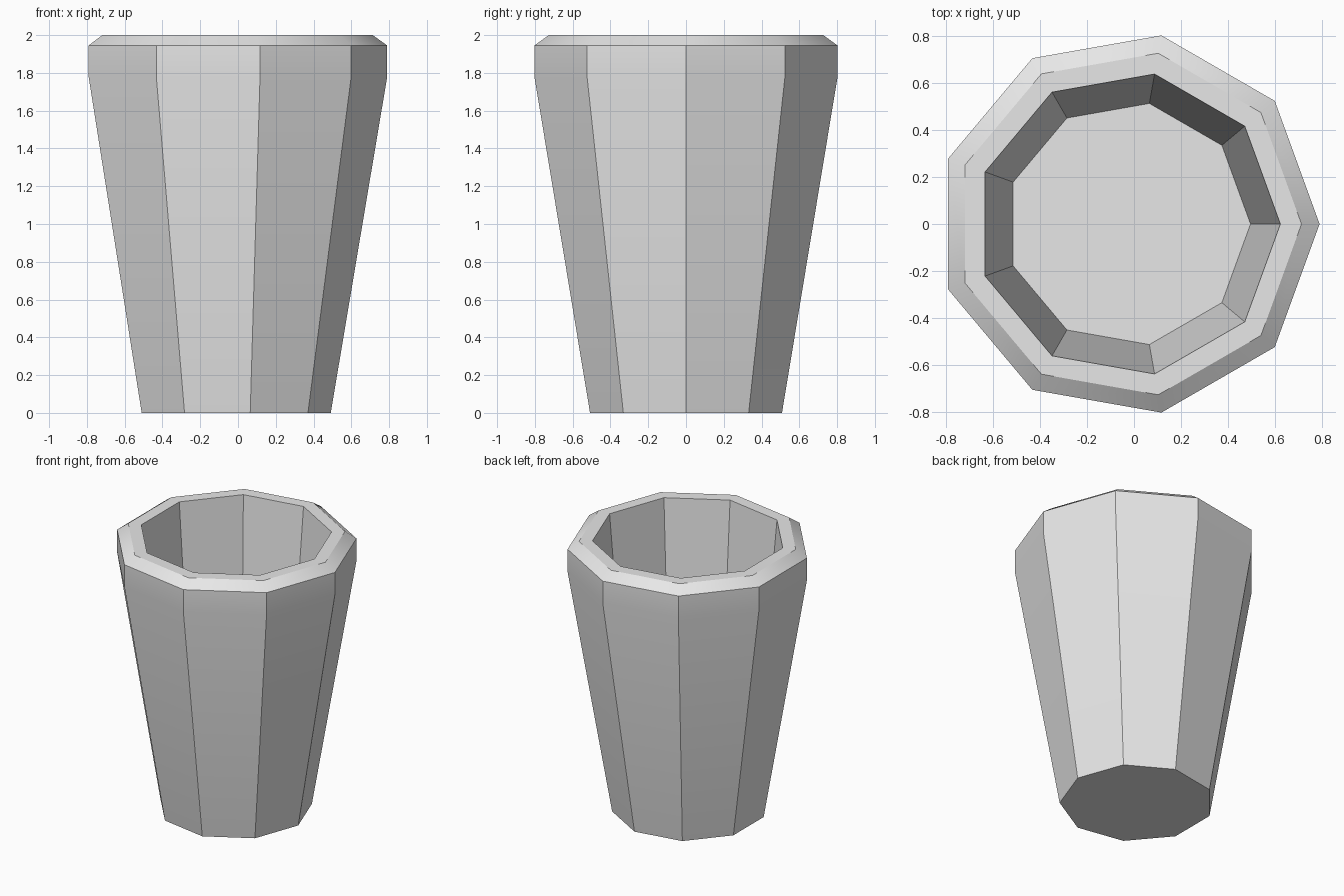
import bpy
import bmesh
import math

SIDES = 9
CENTRE_X = -0.025

cube = bpy.data.objects.get("Cube")
if cube:
    bpy.data.objects.remove(cube, do_unlink=True)

# Plain grey material
grey = bpy.data.materials.new("light_grey")
grey.use_nodes = True
colour = (0.8, 0.8, 0.8, 1.0)
grey.diffuse_color = colour
grey.node_tree.nodes["Principled BSDF"].inputs["Base Color"].default_value = colour

# Radius and height: foot, shoulder, lip, bevelled rim, inner edge, inner floor
profile = [(0.516, 0), (0.815, 1.78), (0.815, 1.945),
           (0.738, 2.0), (0.648, 2.0), (0.521, 0.55)]

bm = bmesh.new()


def ring(radius, z):
    """One nine-sided ring of vertices with a corner pointing to +x."""
    angles = [math.tau * i / SIDES for i in range(SIDES)]
    return [bm.verts.new((CENTRE_X + radius * math.cos(a), radius * math.sin(a), z))
            for a in angles]


# Walls and rim
rings = [ring(r, z) for r, z in profile]
for low, high in zip(rings, rings[1:]):
    for i in range(SIDES):
        j = (i + 1) % SIDES
        bm.faces.new((low[i], low[j], high[j], high[i]))

# Underside and inner floor
bm.faces.new(reversed(rings[0]))
bm.faces.new(rings[-1])
bmesh.ops.recalc_face_normals(bm, faces=bm.faces)

mesh = bpy.data.meshes.new("cup")
bm.to_mesh(mesh)
bm.free()
mesh.materials.append(grey)
cup = bpy.data.objects.new("cup", mesh)
bpy.context.collection.objects.link(cup)

# Smooth the shallow bends, keep the corners sharp
bpy.ops.object.select_all(action="DESELECT")
cup.select_set(True)
bpy.context.view_layer.objects.active = cup
bpy.ops.object.shade_smooth_by_angle(angle=math.radians(30))
